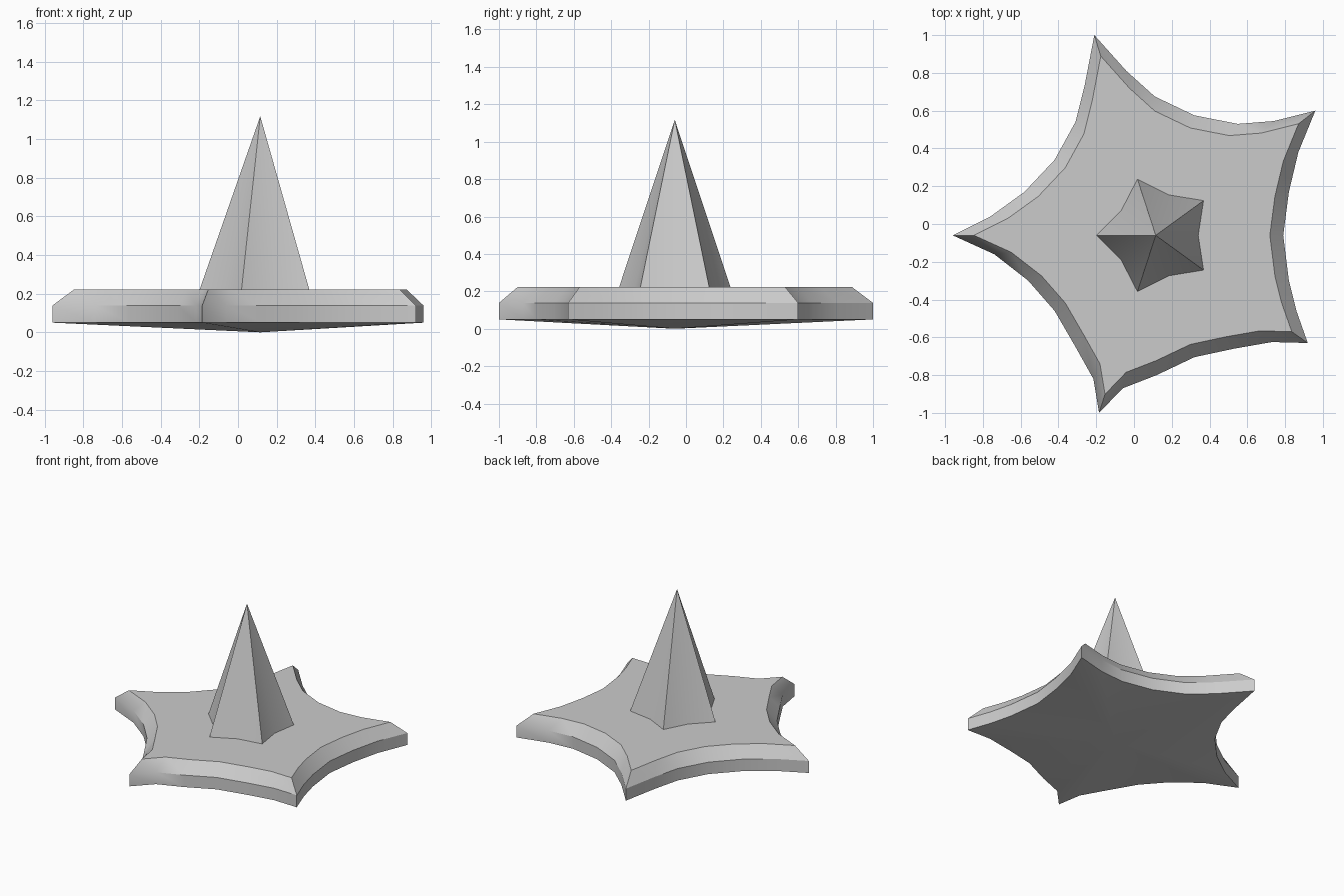
import bpy, math

if "Cube" in bpy.data.objects:
    bpy.data.objects.remove(bpy.data.objects["Cube"])

CX, CY = 0.115, -0.06          # shared centre of the star and spike

grey = bpy.data.materials.new("plain grey")
grey.diffuse_color = (0.6, 0.6, 0.6, 1)
grey.use_nodes = True
grey.node_tree.nodes["Principled BSDF"].inputs["Base Color"].default_value = grey.diffuse_color

# Star outline, one row per concave side
OUTLINE = [
    (-0.21, 1.0), (-0.04, 0.81), (0.11, 0.675), (0.32, 0.575), (0.55, 0.53), (0.74, 0.545),
    (0.96, 0.60), (0.87, 0.38), (0.82, 0.17), (0.79, -0.06), (0.82, -0.30), (0.86, -0.46),
    (0.92, -0.63), (0.73, -0.625), (0.53, -0.66), (0.32, -0.705), (0.12, -0.80), (-0.06, -0.87),
    (-0.185, -1.0), (-0.215, -0.82), (-0.31, -0.65), (-0.42, -0.46), (-0.56, -0.30), (-0.74, -0.16),
    (-0.96, -0.06), (-0.76, 0.04), (-0.58, 0.17), (-0.42, 0.34), (-0.31, 0.54), (-0.26, 0.74),
]


def ring(points, scale, z):
    return [(CX + (x - CX) * scale, CY + (y - CY) * scale, z) for x, y in points]


def band(n, a, b):
    """Quads joining two rings of n points."""
    return [(a + i, a + (i + 1) % n, b + (i + 1) % n, b + i) for i in range(n)]


def add_object(name, verts, faces):
    mesh = bpy.data.meshes.new(name)
    mesh.from_pydata(verts, [], faces)
    mesh.materials.append(grey)
    obj = bpy.data.objects.new(name, mesh)
    bpy.context.collection.objects.link(obj)
    bpy.ops.object.select_all(action='DESELECT')
    obj.select_set(True)
    bpy.context.view_layer.objects.active = obj
    bpy.ops.object.mode_set(mode='EDIT')
    bpy.ops.mesh.select_all(action='SELECT')
    bpy.ops.mesh.normals_make_consistent(inside=False)
    bpy.ops.object.mode_set(mode='OBJECT')
    bpy.ops.object.shade_smooth_by_angle(angle=math.radians(30))
    return obj


# Star base: upright rim, chamfer, flat top and shallow pointed underside
n = len(OUTLINE)
verts = ring(OUTLINE, 1, 0.05) + ring(OUTLINE, 1, 0.138) + ring(OUTLINE, 0.895, 0.222)
verts.append((CX, CY, 0))
faces = band(n, 0, n) + band(n, n, 2 * n)
faces.append(tuple(range(2 * n, 3 * n)))
faces += [(i, (i + 1) % n, 3 * n) for i in range(n)]
add_object("star_base", verts, faces)

# Spike: five-pointed star pyramid
star = []
for i in range(10):
    r, a = (0.225 if i % 2 == 0 else 0.313), math.radians(36 * i)
    star.append((CX + r * math.cos(a), CY + r * math.sin(a)))
verts = ring(star, 1, 0.222) + [(CX, CY, 1.117)]
spike_faces = [(i, (i + 1) % 10, 10) for i in range(10)]
add_object("spike", verts, spike_faces)
